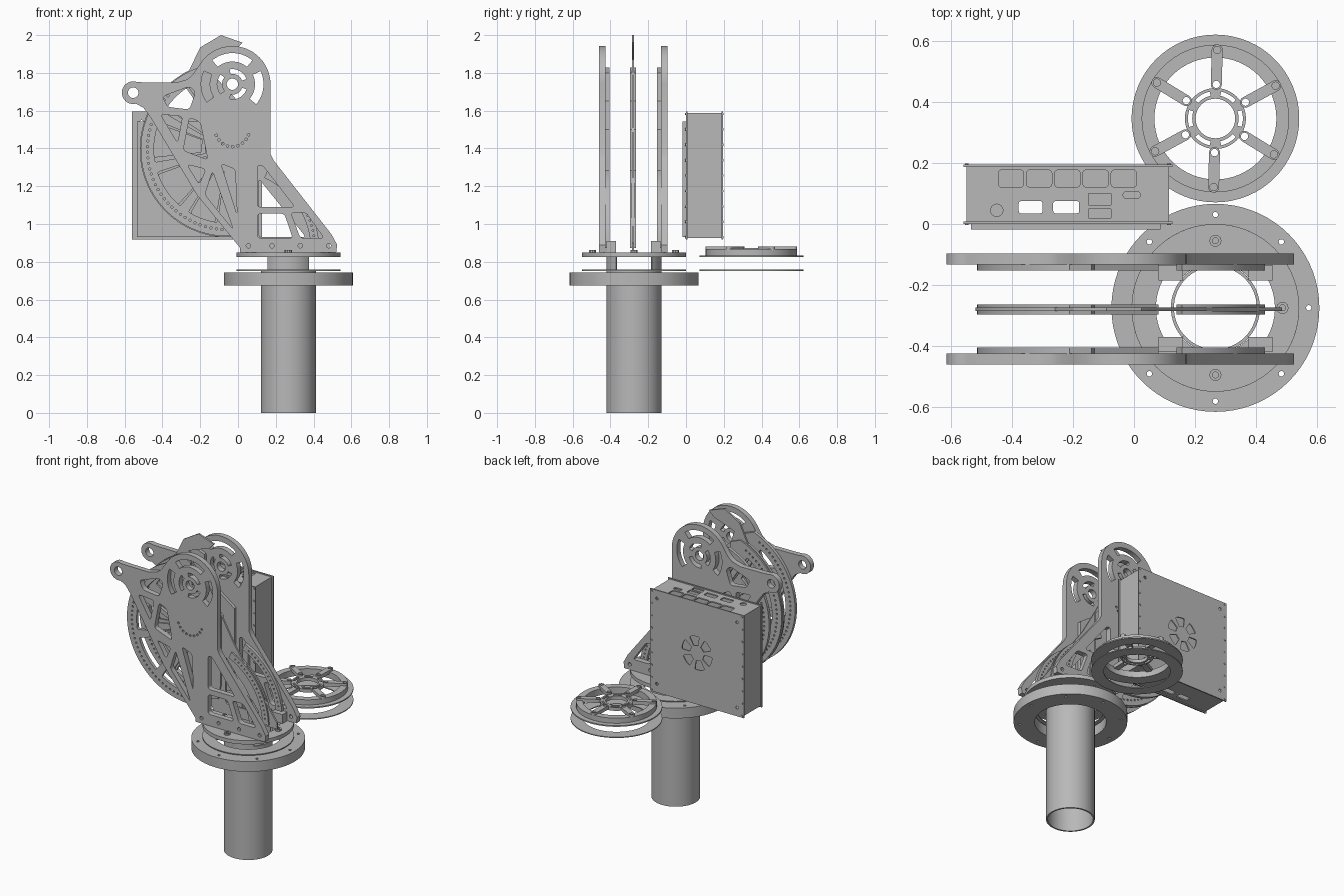
import bpy
from math import sin, cos, radians, pi
from mathutils import Vector

cube = bpy.data.objects.get("Cube")
if cube:
    bpy.data.objects.remove(cube, do_unlink=True)

metal = bpy.data.materials.new("grey_metal")
metal.use_nodes = True
metal.diffuse_color = (0.48, 0.48, 0.48, 1)
for node in metal.node_tree.nodes:
    if node.type == 'BSDF_PRINCIPLED':
        node.inputs["Base Color"].default_value = (0.48, 0.48, 0.48, 1)


# ---- profile helpers: every profile is a list of 2D points ----
def arc(center, radius, start, end, steps=24):
    angles = [radians(start + (end - start) * i / steps) for i in range(steps + 1)]
    return [(center[0] + radius * cos(a), center[1] + radius * sin(a)) for a in angles]


def circle(center, radius, steps=32):
    return arc(center, radius, 0, 360, steps)[:-1]


def arc_slot(center, inner, outer, start, end, steps=14):
    return (arc(center, outer, start, end, steps)
            + arc(center, inner, end, start, steps))


def rect(x0, x1, y0, y1):
    return [(x0, y0), (x1, y0), (x1, y1), (x0, y1)]


def bar(p, q, width):
    """Capsule between two points."""
    d = Vector(q) - Vector(p)
    a = Vector((1, 0)).angle_signed(d) * -180 / pi
    return arc(q, width / 2, a - 90, a + 90, 10) + arc(p, width / 2, a + 90, a + 270, 10)


def rounded(points, radius):
    """Round every corner with a short quadratic curve."""
    out = []
    for i, p in enumerate(points):
        p = Vector(p)
        ends = []
        for other in (points[i - 1], points[(i + 1) % len(points)]):
            d = Vector(other) - p
            ends.append(p + d.normalized() * min(radius, d.length * 0.4))
        for k in range(5):
            t = k / 4
            out.append(tuple(ends[0] * (1 - t) ** 2 + p * 2 * t * (1 - t) + ends[1] * t * t))
    return out


def ring_of(center, radius, count, size, start=0, span=360):
    """Small circles spread along an arc."""
    hits = [radians(start + span * i / count) for i in range(count)]
    return [circle((center[0] + radius * cos(a), center[1] + radius * sin(a)), size, 10)
            for a in hits]


def cm(points):
    return [(x / 100, y / 100) for x, y in points]


def plate(name, loops, low, high, plane='XY'):
    """Extrude nested loops into a plate lying between low and high."""
    data = bpy.data.curves.new(name, 'CURVE')
    data.dimensions = '2D'
    data.fill_mode = 'BOTH'
    data.extrude = (high - low) / 2
    for loop in loops:
        s = data.splines.new('POLY')
        s.points.add(len(loop) - 1)
        for point, (x, y) in zip(s.points, loop):
            point.co = (x, y, 0, 1)
        s.use_cyclic_u = True
    data.materials.append(metal)
    obj = bpy.data.objects.new(name, data)
    bpy.context.scene.collection.objects.link(obj)
    mid = (low + high) / 2
    if plane == 'XZ':
        obj.rotation_euler = (pi / 2, 0, 0)
        obj.location = (0, mid, 0)
    elif plane == 'YZ':
        obj.rotation_euler = (pi / 2, 0, pi / 2)
        obj.location = (mid, 0, 0)
    else:
        obj.location = (0, 0, mid)
    bpy.ops.object.select_all(action='DESELECT')
    obj.select_set(True)
    bpy.context.view_layer.objects.active = obj
    bpy.ops.object.convert(target='MESH')
    bpy.ops.object.shade_smooth_by_angle(angle=radians(30))
    return bpy.context.view_layer.objects.active


# ---- pedestal ----
C = (0.267, -0.275)
plate("pedestal_tube", [circle(C, 0.146, 64), circle(C, 0.136, 64)], 0, 0.75)
plate("tube_tabs", [arc_slot(C, 0.136, 0.146, a - 49, a + 49) for a in (90, 270)], 0.75, 0.85)
plate("pedestal_flange", [circle(C, 0.341, 72), circle(C, 0.215, 64)]
      + ring_of(C, 0.306, 8, 0.009), 0.675, 0.743)
plate("thin_washer", [circle(C, 0.275, 64), circle(C, 0.2, 64)], 0.752, 0.758)
opening = []
for a in (0, 180):
    opening += arc(C, 0.195, a - 36, a + 36) + arc(C, 0.148, a + 42, a + 138)
plate("base_plate", [circle(C, 0.275, 72), opening]
      + ring_of(C, 0.22, 2, 0.01, 90), 0.825, 0.85)
plate("base_bolts", [loop for pair in zip(ring_of(C, 0.22, 3, 0.02, -90, 270),
                                         ring_of(C, 0.22, 3, 0.01, -90, 270))
                     for loop in pair], 0.85, 0.862)
plate("foot_brackets", [rect(x, x + 0.08, y, y + 0.05)
                        for x in (0.08, 0.375) for y in (-0.42, -0.185)], 0.85, 0.91)

# ---- side arms ----
HUB = (-3, 174)
EAR = (-55.5, 169.5)
arm_outline = ([(1, 85), (52, 85), (52.5, 89), (49.5, 94.5), (19, 133.5), (17.2, 137)]
               + arc(HUB, 20.2, 0, 150)
               + [(-24, 179), (-27, 176.5), (-33, 174.8), (-50, 175)]
               + arc(EAR, 6, 70, 285, 18)
               + [(-50, 161.5), (-46, 156), (-22, 115.7), (1, 87.5)])
windows = [
    [(-40, 167.5), (-25.7, 172.8), (-22.5, 170), (-25.7, 160.6), (-37.3, 162)],
    [(-41, 158), (-29.4, 157), (-32, 143)],
    [(-25.7, 156.4), (-20, 154), (-16, 134), (-29, 139)],
    [(-27, 131.5), (-17, 129), (-20.5, 121)],
    [(-13.5, 128), (-2.5, 97), (-17.5, 115.6)],
    [(-9, 132), (-1.5, 129), (-0.5, 105)],
    [(10.3, 131), (13, 131), (30, 109), (10.3, 109)],
    [(10.3, 105.5), (24.5, 105.5), (29, 92.5), (10.3, 92.5)],
    [(28, 106), (36, 106), (45.5, 92.5), (33, 92.5)],
]
arm_holes = [rounded(w, 2) for w in windows]
arm_holes += [circle(HUB, 3), circle(EAR, 2.8)]
arm_holes += [arc_slot(HUB, 5.5, 8, a, a + 80) for a in (20, 140, 260)]
arm_holes += [arc_slot(HUB, 12, 16.5, a, b) for a, b in ((50, 130), (-40, 25), (155, 215))]
arm_holes += [circle(p, 1.2, 12) for p in ((5.5, 88.5), (48, 88.5), (18, 88.5), (33, 88.5))]
arm_holes += ring_of((-3, 150), 9, 9, 0.7, 200, 160)

# ---- toothed sector plates and lower arc strips inside the arms ----
MID = (-5.5, 139.5)
sector = arc(MID, 46, 110, 275, 48) + [(6, 95), (8, 105), (8, 150), (-13, 165), (-14, 180)]
sector_holes = [rounded(arc_slot(MID, 12, 39, a, b, 8), 1)
                for a, b in ((122, 150), (158, 190), (198, 230), (238, 262))]
sector_holes += ring_of(MID, 42.5, 38, 0.6, 118, 152) + [circle(MID, 4)]
FOOT = (-3, 86.5)
strip = [arc_slot(FOOT, 41.5, 46, 1, 66, 24)] + ring_of(FOOT, 43.8, 16, 0.5, 6, 58)
for side, outer, inner in (("right", (-0.46, -0.425), (-0.425, -0.405)),
                           ("left", (-0.133, -0.097), (-0.153, -0.133))):
    plate(side + "_arm", [cm(l) for l in [arm_outline] + arm_holes], *outer, 'XZ')
    plate(side + "_sector", [cm(l) for l in [sector] + sector_holes], *inner, 'XZ')
    plate(side + "_arc_strip", [cm(l) for l in strip], *inner, 'XZ')

# ---- centre plate with a skin on each face ----
centre = ([(-9, 200), (2.4, 196), (-1, 192.5), (-16, 187), (-14, 180), (0, 165), (8, 150),
           (17, 134), (48.5, 90), (48.5, 86), (2, 86), (-1, 93)]
          + arc(MID, 46.5, 270, 116, 48) + [(-20, 193.5)])
centre_holes = [rounded(arc_slot(MID, 14, 39, a, b, 8), 1)
                for a, b in ((124, 146), (160, 186), (200, 228), (240, 260))]
centre_holes += [rounded([(11, 124), (36, 93), (11, 93)], 2), circle((-48, 140.5), 1.5, 16)]
plate("centre_plate", [cm(l) for l in [centre] + centre_holes], -0.286, -0.274, 'XZ')
for side, y in (("front", -0.296), ("rear", -0.274)):
    plate(side + "_centre_skin", [cm(l) for l in [sector] + sector_holes], y, y + 0.01, 'XZ')
    plate(side + "_centre_strip", [cm(l) for l in strip], y, y + 0.01, 'XZ')

# ---- control box ----
FAN = (-0.217, 1.257)
cover = rect(-0.56, 0.127, 0.918, 1.595)
fan_slots = [rounded(arc_slot(FAN, 0.05, 0.11, a, a + 38, 6), 0.01) for a in range(0, 360, 60)]
corners = [circle((x, z), 0.01, 12) for x in (-0.51, 0.077) for z in (0.975, 1.54)]
plate("box_back_cover", [cover] + fan_slots + corners, 0.187, 0.195, 'XZ')
plate("box_front_cover", [cover] + corners, 0, 0.008, 'XZ')
plate("box_mounting_plate", [rect(-0.535, 0.087, 0.93, 1.543)], -0.018, 0, 'XZ')
for x in (-0.55, 0.107):
    plate("box_side_wall", [rect(0.008, 0.187, 0.925, 1.588)], x, x + 0.008, 'YZ')
ports = [rounded(rect(x, x + w, 0.035, 0.075), 0.008) for x, w in ((-0.378, 0.078), (-0.265, 0.085))]
vents = [rounded(rect(-0.445 + i * 0.0925, -0.362 + i * 0.0925, 0.121, 0.177), 0.012)
         for i in range(5)]
vents += [rect(-0.15, -0.075, 0.062, 0.1), rect(-0.15, -0.075, 0.02, 0.05),
          circle((-0.45, 0.045), 0.02), bar((-0.025, 0.095), (0.01, 0.095), 0.022)]
wall = rect(-0.542, 0.107, 0.008, 0.187)
plate("box_top_wall", [wall] + ports + vents, 1.58, 1.588)
plate("box_bottom_wall", [wall] + ports, 0.925, 0.933)
screws = [circle((x, 0.93 + i * 0.0816), 0.006, 8) for x in (-0.548, 0.115) for i in range(9)]
plate("box_back_screws", screws, 0.195, 0.199, 'XZ')
plate("box_front_screws", screws, -0.004, 0, 'XZ')

# ---- spoked wheel beside the pedestal ----
W = (0.267, 0.346)
plate("wheel_washer", [circle(W, 0.275, 64), circle(W, 0.2, 64)], 0.752, 0.758)
plate("wheel_rim_flange", [circle(W, 0.275, 64), circle(W, 0.2, 64)], 0.826, 0.834)
plate("wheel_rim", [circle(W, 0.242, 64), circle(W, 0.2, 64)], 0.834, 0.868)
hub_slots = [arc_slot(W, 0.076, 0.09, a - 18, a + 18) for a in range(0, 360, 60)]
plate("wheel_hub", [circle(W, 0.1, 48), circle(W, 0.065, 48)] + hub_slots, 0.85, 0.872)
for i in range(6):
    a = radians(28.5 + 60 * i)
    ends = [(W[0] + r * cos(a), W[1] + r * sin(a)) for r in (0.112, 0.225)]
    plate("wheel_spoke", [bar(*ends, 0.036)] + [circle(e, 0.012, 16) for e in ends],
          0.858, 0.882)
